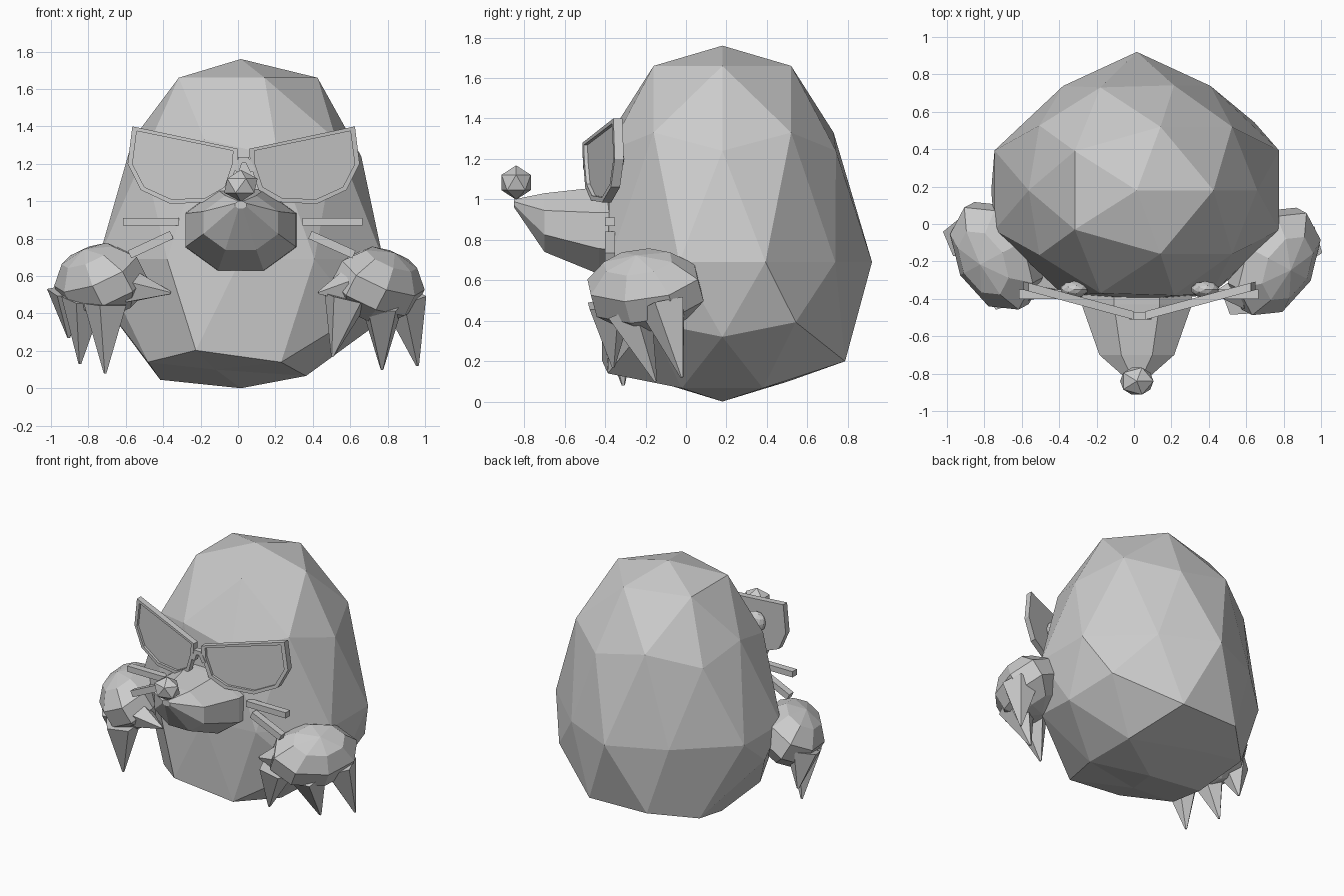
import bpy, bmesh, math
from mathutils import Vector

if "Cube" in bpy.data.objects:
    bpy.data.objects.remove(bpy.data.objects["Cube"])

def mesh_object(name, verts, faces):
    me = bpy.data.meshes.new(name)
    me.from_pydata([tuple(v) for v in verts], [], faces)
    bm = bmesh.new()
    bm.from_mesh(me)
    bmesh.ops.recalc_face_normals(bm, faces=bm.faces)
    bm.to_mesh(me)
    bm.free()
    ob = bpy.data.objects.new(name, me)
    bpy.context.collection.objects.link(ob)
    return ob

def ico(name, loc, scale, sub):
    bpy.ops.mesh.primitive_ico_sphere_add(subdivisions=sub, radius=1, location=loc)
    ob = bpy.context.object
    ob.name = name
    ob.scale = scale
    return ob

def box(name, a, b, width, depth):
    a, b = Vector(a), Vector(b)
    d = b - a
    bpy.ops.mesh.primitive_cube_add(size=1, location=(a + b) / 2)
    ob = bpy.context.object
    ob.name = name
    ob.scale = (d.length, depth, width)
    ob.rotation_euler = (0, -math.atan2(d.z, d.x), 0)
    return ob

def claw(name, base, tip, r):
    base, tip = Vector(base), Vector(tip)
    d = tip - base
    bpy.ops.mesh.primitive_cone_add(vertices=5, radius1=r, radius2=0.008, depth=d.length,
                                    location=(base + tip) / 2)
    ob = bpy.context.object
    ob.name = name
    ob.rotation_euler = d.to_track_quat('Z', 'Y').to_euler()
    return ob

# egg-shaped body: each icosphere ring gets (height, height rise at sides, x scale, y scale)
RINGS = {1.0: (1.76, 0, .8, .7), .9: (1.66, 0, .78, .68), .5: (1.33, 0, .74, .68),
         .4: (1.24, 0, .72, .66), 0.0: (.69, 0, .80, .69), -.4: (.17, .34, .87, .69),
         -.5: (.12, .2, .82, .7), -.9: (.105, -.06, .82, .65), -1.0: (0, 0, .8, .7)}
body = ico("body", (0, 0, 0), (1, 1, 1), 2)
for v in body.data.vertices:
    c = v.co.copy()
    key = min(RINGS, key=lambda k: abs(k - round(c.z, 1)))
    z, rise, sx, sy = RINGS[key]
    c2 = c.x ** 2 / max(c.x ** 2 + c.y ** 2, 1e-6)
    if key == 0:
        if abs(c.x) < .1:
            sy = .74 if c.y > 0 else .6
        elif abs(c.x) < .7:
            sx = .67
    if key == .5 and c.x < -.3:        # narrower upper left
        sx = .68
    if key == -.4 and c2 < .5:         # lower back pushed out
        sy = .70
    if key == -.5:
        if c.x < -.3:                  # lower left tucked in
            z, rise, sx = .12, .03, .72
        elif c.y > .5:
            z, sy = .18, .75
    v.co = (.015 + c.x * sx, .18 + c.y * sy, z + rise * c2)

# snout: octagonal rings running forward to an upturned tip
verts, faces = [], []
N = 8
for y, w, z0, z1 in [(-.28, .30, .62, 1.07), (-.43, .295, .63, 1.06), (-.70, .20, .74, 1.03),
                     (-.85, .03, .96, 1.0)]:
    for i in range(N):
        a = (i + .5) * math.tau / N
        k = 1 / math.cos(math.pi / N)
        verts.append((.015 + w * math.cos(a) * k, y, (z0 + z1) / 2 + (z1 - z0) / 2 * math.sin(a) * k))
for r in range(3):
    for i in range(N):
        j = (i + 1) % N
        faces.append((r * N + i, r * N + j, (r + 1) * N + j, (r + 1) * N + i))
faces += [tuple(range(N)), tuple(range(3 * N, 4 * N))]
mesh_object("snout", verts, faces)
ico("nose", (.015, -.84, 1.083), (.1, .085, .085), 1)

# glasses: one half outline (distance from centre, height), mirrored
CX = .03
OUTLINE = [(.03, 1.28), (.595, 1.40), (.62, 1.20), (.55, 1.06), (.39, .985), (.19, .995),
           (.08, 1.06), (.035, 1.2)]
cu, cz = .33, 1.19
inner = [(cu + (u - cu) * .91, cz + (z - cz) * .88) for u, z in OUTLINE]
M = len(OUTLINE)

for side, label in ((-1, "left"), (1, "right")):
    def place(u, z, y):
        return (CX + side * u, -.52 + .27 * u + y, z)
    # frame rim
    loops = [(OUTLINE, 0), (OUTLINE, .045), (inner, .045), (inner, 0)]
    verts = [place(u, z, y) for pts, y in loops for u, z in pts]
    faces = [(r * M + i, r * M + (i + 1) % M, ((r + 1) % 4) * M + (i + 1) % M, ((r + 1) % 4) * M + i)
             for r in range(4) for i in range(M)]
    mesh_object(label + "_frame", verts, faces)
    # lens plate
    verts = [place(u, z, y) for y in (.018, .045) for u, z in inner]
    faces = [tuple(range(M)), tuple(range(M, 2 * M))]
    faces += [(i, (i + 1) % M, M + (i + 1) % M, M + i) for i in range(M)]
    mesh_object(label + "_lens", verts, faces)
    # eye behind the lens
    ico(label + "_eye", (CX + side * .35, -.35, 1.2), (.075, .045, .075), 2)
    # whiskers
    box(label + "_upper_whisker", (.015 + side * .33, -.375, .89), (.025 + side * .64, -.375, .89), .042, .05)
    box(label + "_lower_whisker", (.015 + side * .37, -.375, .82), (.02 + side * .60, -.375, .715), .045, .05)

# bridge arch
for a, b in [((-.01, -.49, 1.16), (.01, -.49, 1.22)), ((.0, -.49, 1.22), (.06, -.49, 1.22)),
             ((.05, -.49, 1.22), (.08, -.49, 1.16))]:
    box("bridge", a, b, .03, .04)

# hands: faceted tilted palm with three broad digging claws and a thumb
HANDS = {
    "left": (-1, (-.735, -.17, .57),
             [((-.70, -.34, .45), (-.71, -.31, .08)), ((-.82, -.22, .48), (-.845, -.13, .13)),
              ((-.90, -.07, .52), (-.905, .0, .27)), ((-.58, -.32, .54), (-.36, -.36, .51))]),
    "right": (1, (.75, -.20, .55),
              [((.58, -.38, .48), (.505, -.36, .17)), ((.77, -.29, .45), (.77, -.15, .10)),
               ((.89, -.11, .48), (.96, -.02, .12)), ((.59, -.36, .54), (.43, -.37, .51))]),
}
for label, (side, centre, claws) in HANDS.items():
    bpy.ops.mesh.primitive_uv_sphere_add(segments=8, ring_count=5, radius=1, location=centre)
    palm = bpy.context.object
    palm.name = label + "_palm"
    palm.scale = (.325, .23, .2)
    palm.rotation_euler = (math.radians(30), 0, side * math.radians(62))
    for k, (b, t) in enumerate(claws):
        claw(label + ("_thumb" if k == 3 else "_claw"), b, t, .125 if k < 3 else .1)
